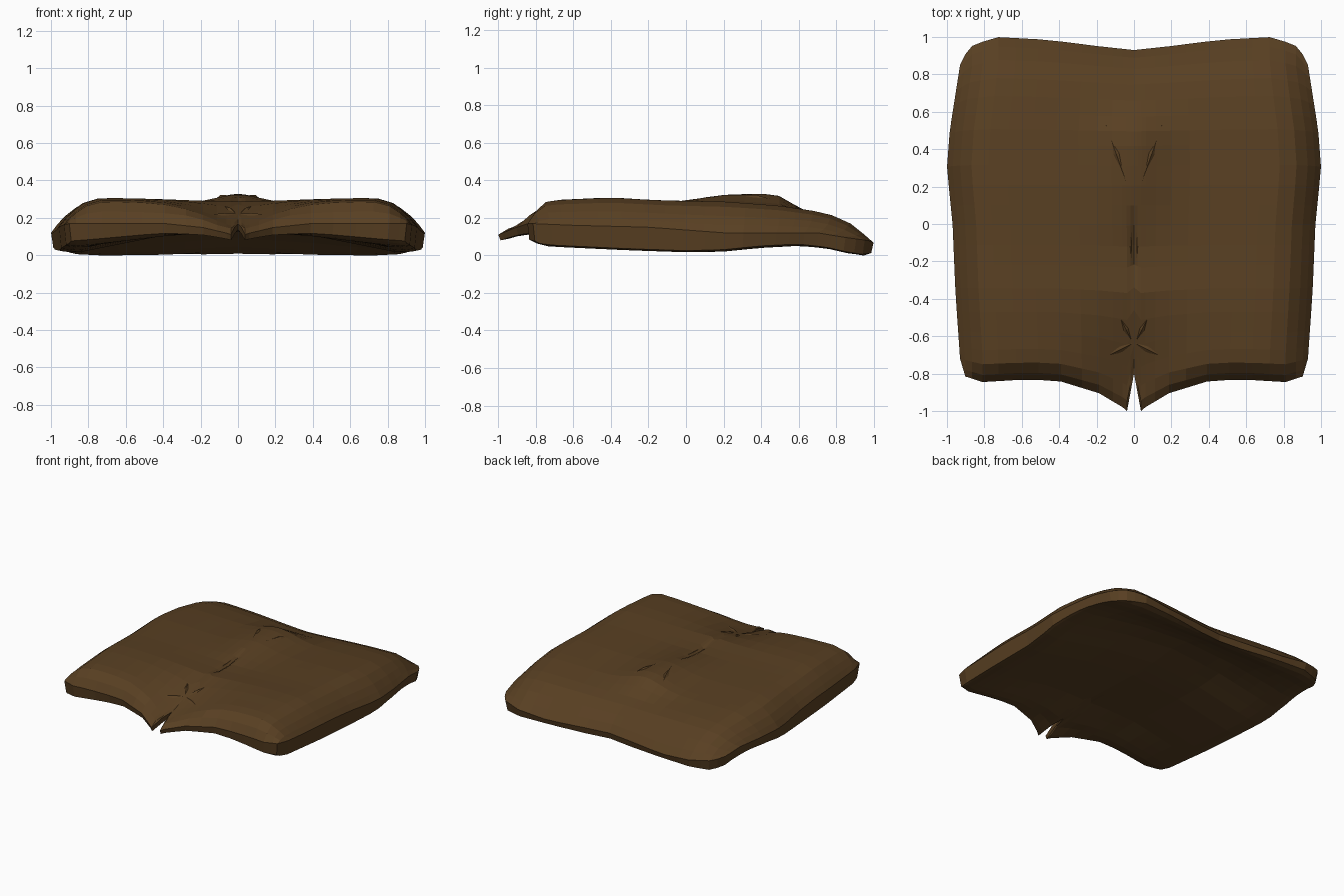
import bpy, bmesh
from math import exp

if "Cube" in bpy.data.objects:
    bpy.data.objects.remove(bpy.data.objects["Cube"])


def lerp_table(t, *pts):
    """Piecewise linear lookup in (key, value) pairs."""
    if t <= pts[0][0]:
        return pts[0][1]
    for (a, va), (b, vb) in zip(pts, pts[1:]):
        if t <= b:
            return va + (vb - va) * (t - a) / (b - a)
    return pts[-1][1]


brown = bpy.data.materials.new("brown_leather")
brown.diffuse_color = (0.098, 0.050, 0.016, 1)
brown.use_nodes = True
brown.node_tree.nodes["Principled BSDF"].inputs["Base Color"].default_value = brown.diffuse_color

# Outline: front edge, back edge and half width
def front(u):
    return lerp_table(u, (0, -.80), (.04, -1), (.065, -.98), (.2, -.905), (.42, -.842),
                      (.6, -.83), (.87, -.845), (.97, -.815), (1, -.72))

def back(u):
    return lerp_table(u, (0, .93), (.2, .95), (.5, .985), (.8, 1), (.95, .945), (1, .85))

def width(y):
    return lerp_table(y, (-.72, .93), (-.36, .955), (0, .97), (.3, 1), (.5, .985), (.85, .93))

# Height of the seam line, the padded top and the arched underside
def seam_z(x, y):
    z = lerp_table(y, (-1, .11), (-.9, .15), (-.84, .17), (-.6, .16), (-.2, .15),
                   (.2, .12), (.7, .12), (.85, .095), (1, .075))
    return z - lerp_table(y, (.85, 0), (.93, .03)) * lerp_table(x, (.5, 1), (.8, 0))

def top_z(x, y):
    z = lerp_table(y, (-.73, .295), (-.4, .31), (-.16, .295), (.2, .287), (.5, .265),
                   (.7, .235), (.9, .185), (1, .15))
    z -= .02 * exp(-(x / .4) ** 2)
    z += lerp_table(y, (-.15, 0), (.2, .055), (.4, .077), (.52, .07), (.62, .01), (.7, 0)) \
        * exp(-(x / .19) ** 2)
    z -= lerp_table(y, (-.9, .13), (-.65, .06), (-.4, 0)) * exp(-(x / .27) ** 2)
    if -.23 < y < 0:
        z -= .02 * exp(-(x / .02) ** 2)
    return z

def bottom_z(x, y):
    z = lerp_table(y, (-.83, .07), (-.73, .045), (-.3, .025), (0, .015), (.2, .02), (.4, .04),
                   (.6, .05), (.75, .035), (.85, .012), (.95, -.005), (1, .003))
    arch = lerp_table(y, (-1, 0), (-.83, .04), (-.5, .09), (.4, .09), (.6, .07), (.93, 0))
    return z + arch * lerp_table(x, (0, 1.45), (.4, 1), (.85, 0))

def puff(d):
    return lerp_table(d, (0, 0), (.04, .34), (.1, .74), (.16, .93), (.22, 1))


U = [0, .02, .04, .065, .12, .2, .3, .42, .55, .68, .78, .87, .93, .97, 1]
S = [0, .02, .05, .09, .14, .2, .27, .34, .4, .46, .52, .58, .64, .7, .745, .79, .84,
     .89, .94, .975, 1]

# Padded body: top and bottom sheets joined by a rim band, mirrored across x
bm = bmesh.new()
top, bot = [], []
for s in S:
    rt, rb = [], []
    for u in U:
        y = -.82 + 1.77 * s + (front(u) + .82) * (1 - s) ** 6 + (back(u) - .95) * s ** 6
        x = u * width(y)
        dists = (width(y) - x, (y - front(u)) * 1.8, back(u) - y)
        edge = s in (0, 1) or u == 1
        d = 0 if edge else max(0, min(dists))
        f = 0 if edge else puff(dists[0]) * puff(dists[1]) * puff(dists[2])
        zs = seam_z(x, y)
        rt.append(bm.verts.new((x, y, zs + (top_z(x, y) - zs) * f)))
        k = 1 - .012 * (d == 0)
        zb = bottom_z(x, y) + .01 * max(0, 1 - d / .08)
        rb.append(bm.verts.new((x * k, y * k, min(zb, zs - .02) if edge else zb)))
    top.append(rt)
    bot.append(rb)
n, m = len(S), len(U)
for i in range(n - 1):
    for j in range(m - 1):
        bm.faces.new((top[i][j], top[i][j + 1], top[i + 1][j + 1], top[i + 1][j]))
        bm.faces.new((bot[i][j], bot[i + 1][j], bot[i + 1][j + 1], bot[i][j + 1]))
rim = [(0, j) for j in range(m)] + [(i, m - 1) for i in range(1, n)]
rim += [(n - 1, j) for j in range(m - 2, -1, -1)]
for (a, b), (c, e) in zip(rim, rim[1:]):
    bm.faces.new((bot[a][b], bot[c][e], top[c][e], top[a][b]))
bmesh.ops.recalc_face_normals(bm, faces=bm.faces)


def add_mirrored(name, bm):
    me = bpy.data.meshes.new(name)
    bm.to_mesh(me)
    bm.free()
    me.materials.append(brown)
    ob = bpy.data.objects.new(name, me)
    bpy.context.collection.objects.link(ob)
    mir = ob.modifiers.new("mirror", "MIRROR")
    mir.use_axis[0] = True
    mir.merge_threshold = .001
    return ob


add_mirrored("padded_body", bm)


# Creases: thin raised slivers lying on the top sheet
def fold(name, p, q, wide, high):
    b = bmesh.new()
    (px, py), (qx, qy) = p, q
    mx, my = (px + qx) / 2, (py + qy) / 2
    length = ((qx - px) ** 2 + (qy - py) ** 2) ** .5
    nx, ny = -(qy - py) / length * wide, (qx - px) / length * wide
    pts = [(px, py, 0), (mx + nx, my + ny, -.005), (qx, qy, 0), (mx - nx, my - ny, -.005)]
    ring = [b.verts.new((x, y, top_z(x, y) + h)) for x, y, h in pts]
    peak = b.verts.new((mx, my, top_z(mx, my) + high))
    for i in range(4):
        b.faces.new((ring[i], ring[(i + 1) % 4], peak))
    bmesh.ops.recalc_face_normals(b, faces=b.faces)
    add_mirrored(name, b)


fold("back_crease", (.04, .22), (.15, .53), .02, .008)
fold("middle_crease", (.015, -.21), (.015, -.03), .012, .006)
fold("front_crease_upper", (.015, -.62), (.07, -.51), .02, .01)
fold("front_crease_lower", (.01, -.64), (.13, -.70), .025, .008)
